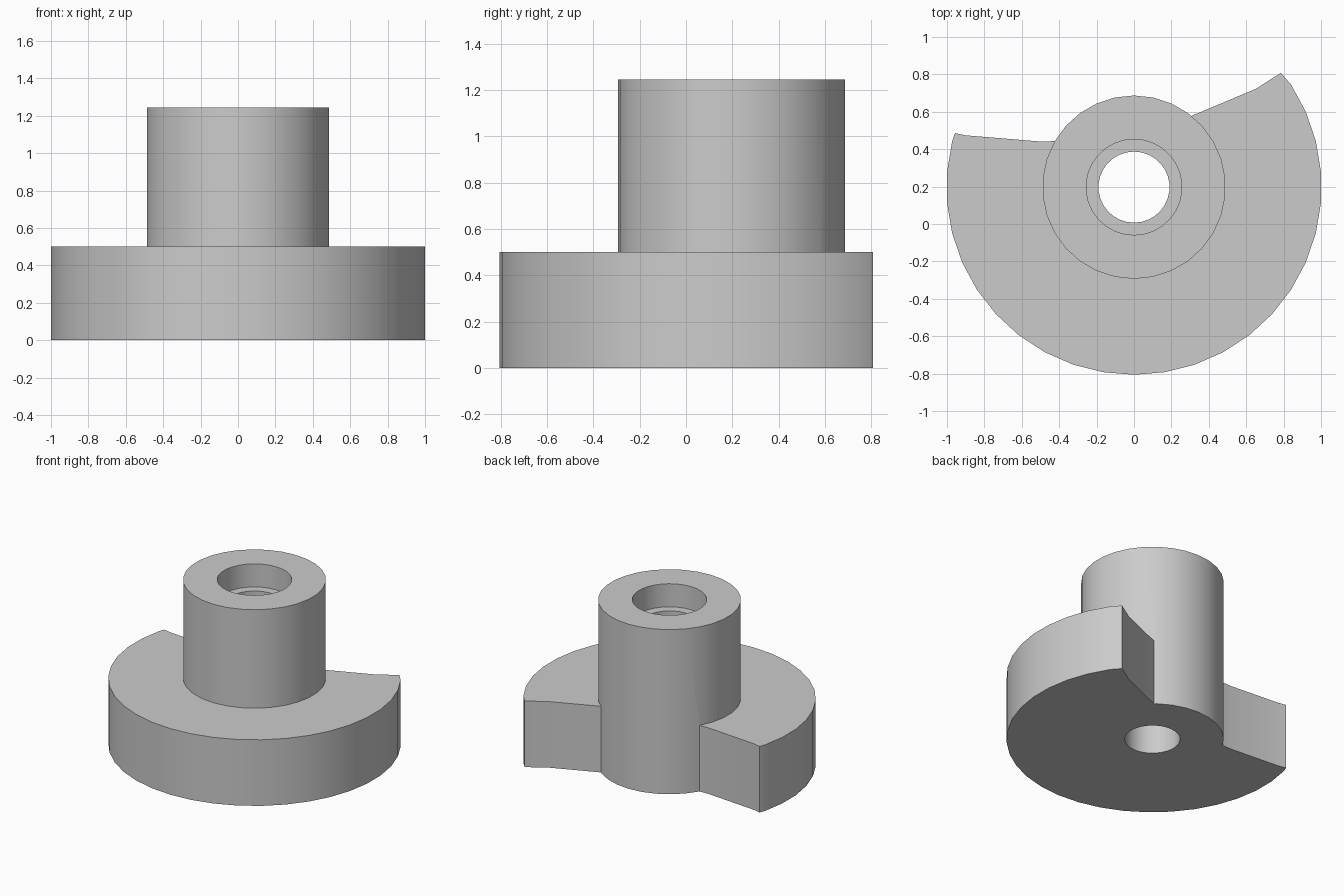
import bpy, bmesh
from math import radians, sin, cos

cube = bpy.data.objects.get("Cube")
if cube:
    bpy.data.objects.remove(cube)

AXIS_Y = 0.197
HUB_TOP, PLATE_TOP = 1.245, 0.5

grey = bpy.data.materials.new("plain grey")
grey.use_nodes = True
grey.diffuse_color = (0.6, 0.6, 0.6, 1)
grey.node_tree.nodes["Principled BSDF"].inputs["Base Color"].default_value = (0.6, 0.6, 0.6, 1)


def polar(radius, degrees):
    a = radians(degrees)
    return radius * cos(a), AXIS_Y + radius * sin(a)


def make_object(name, bm):
    bmesh.ops.recalc_face_normals(bm, faces=bm.faces)
    mesh = bpy.data.meshes.new(name)
    bm.to_mesh(mesh)
    bm.free()
    mesh.materials.append(grey)
    obj = bpy.data.objects.new(name, mesh)
    bpy.context.collection.objects.link(obj)
    return obj


def lathe(name, profile, segments):
    """Revolve a closed (radius, height) profile about the shaft axis."""
    bm = bmesh.new()
    rings = [[bm.verts.new((*polar(r, 90 + 360 * i / segments), z)) for r, z in profile]
             for i in range(segments)]
    n = len(profile)
    for i in range(segments):
        a, b = rings[i - 1], rings[i]
        for j in range(n):
            k = (j + 1) % n
            bm.faces.new((a[j], b[j], b[k], a[k]))
    return make_object(name, bm)


def extrude(name, outline, height):
    bm = bmesh.new()
    face = bm.faces.new([bm.verts.new((x, y, 0)) for x, y in outline])
    grown = bmesh.ops.extrude_face_region(bm, geom=[face], use_keep_orig=True)
    top = [v for v in grown["geom"] if isinstance(v, bmesh.types.BMVert)]
    bmesh.ops.translate(bm, verts=top, vec=(0, 0, height))
    return make_object(name, bm)


# Hub with through bore and counterbored top
hub = lathe("hub_with_cam_plate",
            [(0.19, 0), (0.49, 0), (0.49, HUB_TOP), (0.256, HUB_TOP),
             (0.256, HUB_TOP - 0.175), (0.19, HUB_TOP - 0.175)], 30)

# Cam plate: round rim, two curved flanks, inner end buried in the hub wall
step = 360 / 38
rim = [polar(1.003, 270 + step * i) for i in range(-11, 14)]
right_flank = [(0.785, 0.808), (0.65, 0.722), (0.305, 0.577), (0.25, 0.555)]
inner = [polar(0.42, 408 - 12 * i) for i in range(22)]
left_flank = [(-0.34, 0.45), (-0.42, 0.443), (-0.5, 0.441), (-0.9, 0.474), (-0.957, 0.486)]
plate = extrude("cam_plate", rim + right_flank + inner + left_flank, PLATE_TOP)

# Fuse both into one solid
union = hub.modifiers.new("join plate", 'BOOLEAN')
union.operation = 'UNION'
union.solver = 'EXACT'
union.object = plate
bpy.ops.object.select_all(action='DESELECT')
bpy.context.view_layer.objects.active = hub
hub.select_set(True)
bpy.ops.object.modifier_apply(modifier=union.name)
bpy.data.objects.remove(plate)
bpy.ops.object.shade_smooth_by_angle(angle=radians(30))
